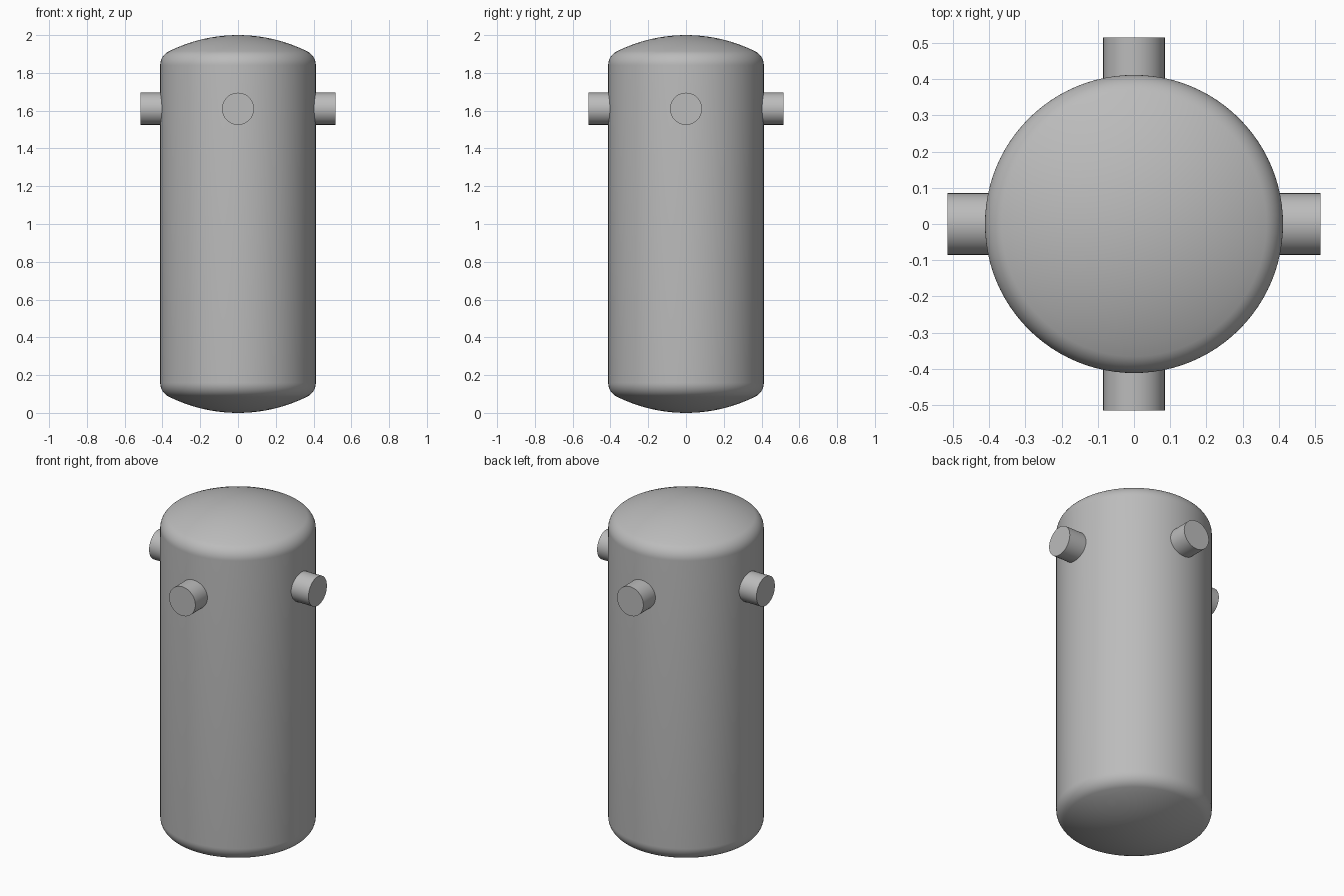
import bpy
import bmesh
from math import sin, cos, asin, pi, radians
from mathutils import Matrix, Vector

cube = bpy.data.objects.get("Cube")
if cube:
    bpy.data.objects.remove(cube, do_unlink=True)

HEIGHT, RADIUS = 2.0, 0.412
CROWN, KNUCKLE = 2 * RADIUS, 0.2 * RADIUS   # dished head radii
NOZZLE_R, NOZZLE_IN, NOZZLE_OUT, NOZZLE_Z = 0.085, 0.38, 0.515, 1.61

steel = bpy.data.materials.new("grey steel")
steel.use_nodes = True
grey = (0.5, 0.5, 0.5, 1)
steel.diffuse_color = grey
steel.node_tree.nodes["Principled BSDF"].inputs["Base Color"].default_value = grey


def finish(bm, name, angle):
    bmesh.ops.recalc_face_normals(bm, faces=bm.faces)
    mesh = bpy.data.meshes.new(name)
    bm.to_mesh(mesh)
    bm.free()
    mesh.materials.append(steel)
    obj = bpy.data.objects.new(name, mesh)
    bpy.context.collection.objects.link(obj)
    bpy.ops.object.select_all(action="DESELECT")
    obj.select_set(True)
    bpy.context.view_layer.objects.active = obj
    bpy.ops.object.shade_smooth_by_angle(angle=radians(angle))
    return obj


def head_profile(steps=10):
    """Radius and depth below the crown, from pole to rim."""
    join = asin((RADIUS - KNUCKLE) / (CROWN - KNUCKLE))
    pts = []
    for i in range(steps + 1):
        a = join * i / steps
        pts.append((CROWN * sin(a), CROWN * (1 - cos(a))))
    centre_depth = CROWN - (CROWN - KNUCKLE) * cos(join)
    for i in range(1, steps + 1):
        a = join + (pi / 2 - join) * i / steps
        pts.append((RADIUS - KNUCKLE + KNUCKLE * sin(a),
                    centre_depth - KNUCKLE * cos(a)))
    return pts


# Vessel: dished top, straight shell and dished bottom, spun round z
head = head_profile()
profile = [(r, HEIGHT - d) for r, d in head] + [(r, d) for r, d in reversed(head)]
bm = bmesh.new()
verts = [bm.verts.new((r, 0, z)) for r, z in profile]
edges = [bm.edges.new(pair) for pair in zip(verts, verts[1:])]
bmesh.ops.spin(bm, geom=verts + edges, cent=(0, 0, 0), axis=(0, 0, 1),
               angle=2 * pi, steps=96, use_merge=True)
bmesh.ops.remove_doubles(bm, verts=bm.verts, dist=1e-5)
finish(bm, "vessel_shell", 40)

# Four closed nozzles around the upper shell
sides = {"left": (1, 0, 0), "back": (0, 1, 0), "right": (-1, 0, 0), "front": (0, -1, 0)}
for side, direction in sides.items():
    axis = Vector(direction)
    place = (Matrix.Translation(axis * (NOZZLE_IN + NOZZLE_OUT) / 2 + Vector((0, 0, NOZZLE_Z)))
             @ axis.to_track_quat("Z", "Y").to_matrix().to_4x4())
    bm = bmesh.new()
    bmesh.ops.create_cone(bm, cap_ends=True, segments=48, radius1=NOZZLE_R,
                          radius2=NOZZLE_R, depth=NOZZLE_OUT - NOZZLE_IN, matrix=place)
    finish(bm, side + "_nozzle", 30)
